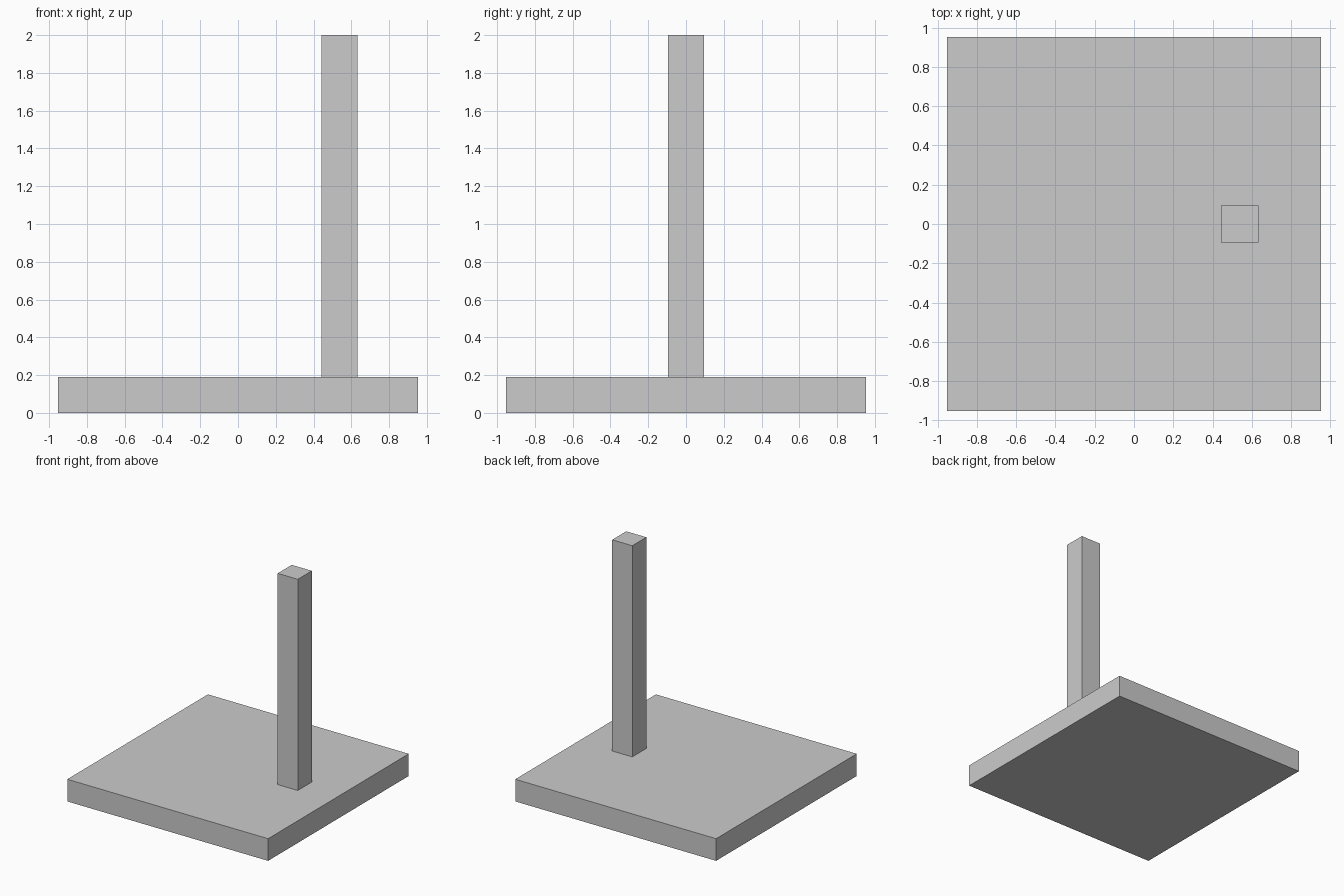
import bpy

if "Cube" in bpy.data.objects:
    bpy.data.objects.remove(bpy.data.objects["Cube"])


def box(name, x, y, z0, z1, sx, sy):
    bpy.ops.mesh.primitive_cube_add(size=1, location=(x, y, (z0 + z1) / 2))
    ob = bpy.context.object
    ob.name = name
    ob.scale = (sx, sy, z1 - z0)
    bpy.ops.object.transform_apply(location=False, rotation=False, scale=True)
    return ob


T = 0.19  # slab thickness and post width

# Square base slab
box("base_slab", 0, 0, 0, T, 1.904, 1.904)

# Off-centre square post standing on the slab
box("post", 0.538, 0, T, 2.0, T, T)
